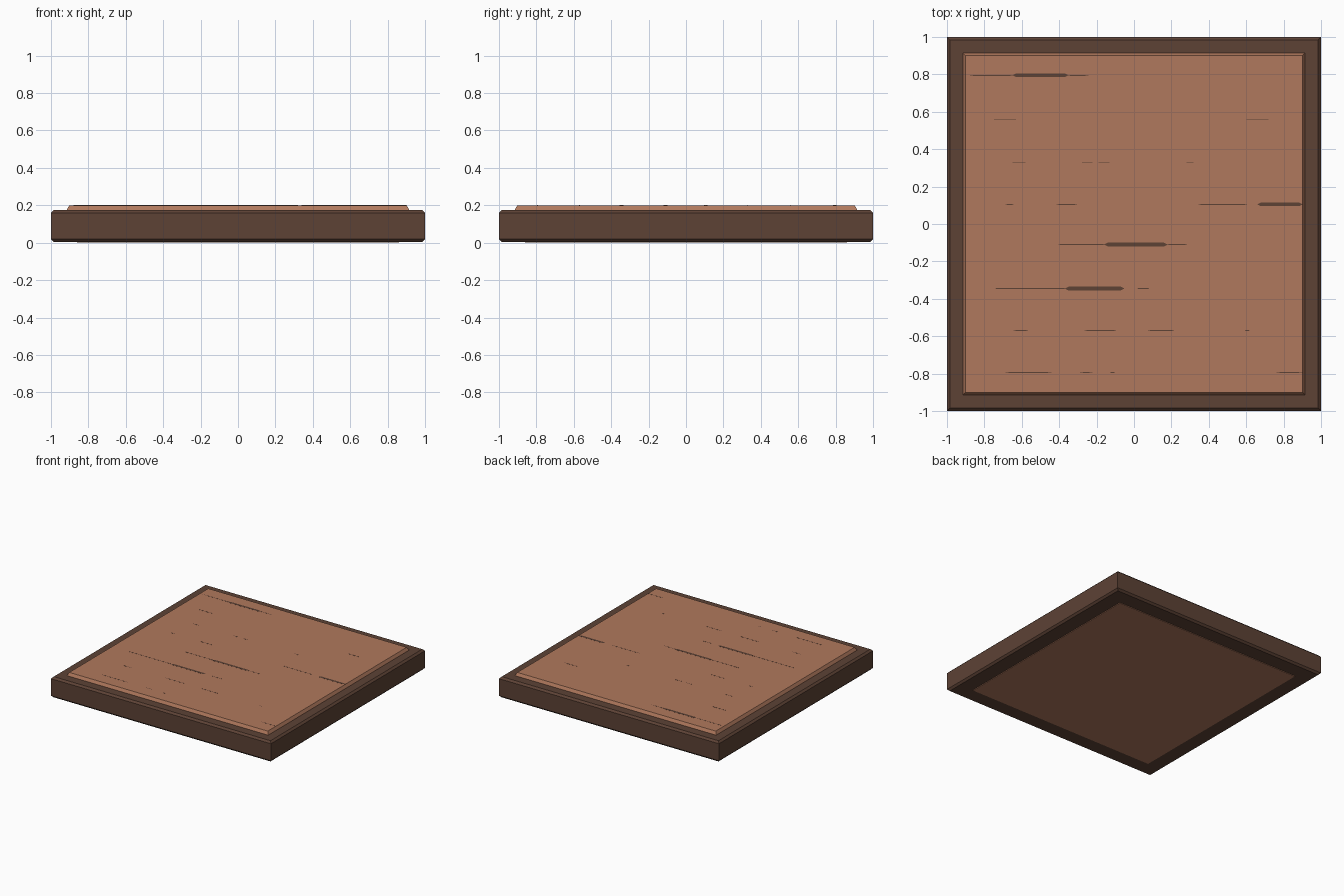
import bpy, bmesh

if "Cube" in bpy.data.objects:
    bpy.data.objects.remove(bpy.data.objects["Cube"])


def srgb(*c):
    return [((v / 255 + 0.055) / 1.055) ** 2.4 if v > 10 else v / 3294.6 for v in c] + [1.0]


def material(name, colour):
    m = bpy.data.materials.new(name)
    m.diffuse_color = colour
    m.use_nodes = True
    m.node_tree.nodes["Principled BSDF"].inputs["Base Color"].default_value = m.diffuse_color
    return m


dark = material("dark wood", srgb(93, 66, 53))
light = material("warm wood", srgb(176, 121, 93))


def finish(name, bm, mat):
    bmesh.ops.recalc_face_normals(bm, faces=bm.faces)
    me = bpy.data.meshes.new(name)
    bm.to_mesh(me)
    bm.free()
    me.materials.append(mat)
    ob = bpy.data.objects.new(name, me)
    bpy.context.collection.objects.link(ob)
    return ob


def square_stack(name, levels, mat):
    """Square solid lofted through (half width, z) levels."""
    bm = bmesh.new()
    rings = [[bm.verts.new((sx * h, sy * h, z)) for sx, sy in
              ((-1, -1), (1, -1), (1, 1), (-1, 1))] for h, z in levels]
    bm.faces.new(rings[0])
    bm.faces.new(rings[-1])
    for a, b in zip(rings, rings[1:]):
        for i in range(4):
            j = (i + 1) % 4
            bm.faces.new((a[i], a[j], b[j], b[i]))
    return finish(name, bm, mat)


# Chamfered base slab
base = square_stack("base_slab", [(0.985, 0.005), (1, 0.02), (1, 0.16), (0.985, 0.175)], dark)

# Raised top panel with sloped edge, and thin underside panel
square_stack("top_panel", [(0.915, 0.17), (0.915, 0.176), (0.902, 0.2)], light)
square_stack("underside_panel", [(0.86, 0.0), (0.86, 0.008)], light)


def grain(name, y, x0, x1, w):
    """Flat pointed sliver lying on the top panel."""
    t = min(0.02, (x1 - x0) / 4)
    bm = bmesh.new()
    pts = [(x0, 0), (x0 + t, -w), (x1 - t, -w), (x1, 0), (x1 - t, w), (x0 + t, w)]
    bottom = [bm.verts.new((x, y + d, 0.1995)) for x, d in pts]
    face = bm.faces.new(bottom)
    ext = bmesh.ops.extrude_face_region(bm, geom=[face])
    for v in ext["geom"]:
        if isinstance(v, bmesh.types.BMVert):
            v.co.z = 0.2005
    return finish(name, bm, dark)


# Wide grain slivers
for y, x0, x1 in [(0.795, -0.65, -0.35), (0.105, 0.66, 0.902),
                  (-0.11, -0.16, 0.18), (-0.345, -0.37, -0.05)]:
    grain("wide_grain", y, x0, x1, 0.01)

# Fine broken grain lines
fine = {0.795: [(-0.88, -0.64), (-0.36, -0.24)],
        0.56: [(-0.75, -0.63), (0.60, 0.72)],
        0.33: [(-0.65, -0.58), (-0.28, -0.22), (-0.19, -0.13), (0.28, 0.32)],
        0.105: [(-0.69, -0.64), (-0.42, -0.30), (0.34, 0.61)],
        -0.11: [(-0.41, -0.15), (0.17, 0.29)],
        -0.345: [(-0.75, -0.36), (0.01, 0.09)],
        -0.57: [(-0.65, -0.56), (-0.27, -0.09), (0.07, 0.22), (0.59, 0.62)],
        -0.795: [(-0.69, -0.44), (-0.29, -0.22), (-0.13, -0.10), (0.76, 0.902)]}
for y, spans in fine.items():
    for x0, x1 in spans:
        grain("fine_grain", y, x0, x1, 0.0025)
